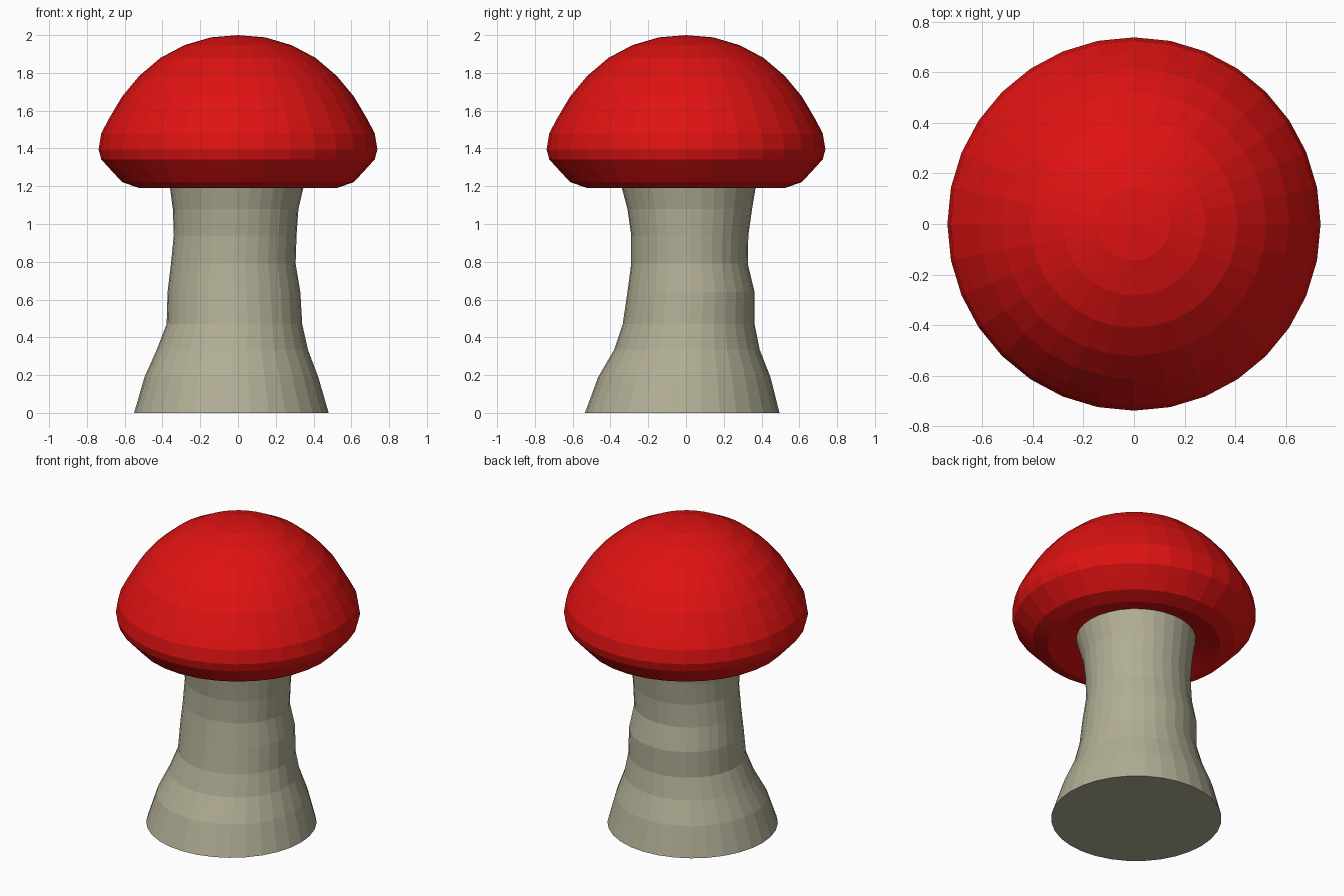
import bpy, bmesh, math

if "Cube" in bpy.data.objects:
    bpy.data.objects.remove(bpy.data.objects["Cube"])

SIDES = 32


def material(name, rgb):
    m = bpy.data.materials.new(name)
    m.diffuse_color = (*rgb, 1)
    m.use_nodes = True
    m.node_tree.nodes["Principled BSDF"].inputs["Base Color"].default_value = m.diffuse_color
    return m


def loft(name, rings, mat, top=None, bottom=None):
    """Stack rings (z, cx, cy, rx, ry) from low to high; close with a point or a flat face."""
    bm = bmesh.new()
    loops = []
    for z, cx, cy, rx, ry in rings:
        loops.append([bm.verts.new((cx + rx * math.cos(a), cy + ry * math.sin(a), z))
                      for a in (2 * math.pi * i / SIDES for i in range(SIDES))])
    for lo, hi in zip(loops, loops[1:]):
        for i in range(SIDES):
            j = (i + 1) % SIDES
            bm.faces.new((lo[i], lo[j], hi[j], hi[i]))
    for loop, tip in ((loops[0], bottom), (loops[-1], top)):
        if tip is None:
            bm.faces.new(loop)
        else:
            v = bm.verts.new((0, 0, tip))
            for i in range(SIDES):
                bm.faces.new((loop[i], loop[(i + 1) % SIDES], v))
    bmesh.ops.recalc_face_normals(bm, faces=bm.faces)
    me = bpy.data.meshes.new(name)
    bm.to_mesh(me)
    bm.free()
    me.materials.append(mat)
    ob = bpy.data.objects.new(name, me)
    bpy.context.collection.objects.link(ob)
    return ob


red = material("cap red", (0.74, 0.006, 0.006))
beige = material("stem beige", (0.44, 0.42, 0.30))

# Cap: squashed sphere with a hollowed underside
cap_heights = [1.26, 1.25, 1.22, 1.19, 1.222, 1.285, 1.342, 1.395,
               1.48, 1.56, 1.675, 1.785, 1.88, 1.947, 1.988]
cap_rings = []
for k, z in enumerate(cap_heights):
    r = 0.738 * math.sin(math.pi * (k + 1) / 16)
    if k == 5:
        r = 0.672
    cap_rings.append((z, 0, 0, r, r))
cap = loft("cap", cap_rings, red, top=2.0, bottom=1.27)

# Stem: wavering column; each row is height, left, right, front, back
outline = [
    (0.00, -0.55, 0.48, -0.535, 0.495),
    (0.19, -0.495, 0.425, -0.465, 0.447),
    (0.335, -0.43, 0.37, -0.38, 0.39),
    (0.47, -0.378, 0.34, -0.335, 0.363),
    (0.64, -0.373, 0.33, -0.31, 0.363),
    (0.79, -0.355, 0.305, -0.29, 0.327),
    (0.94, -0.34, 0.31, -0.29, 0.33),
    (1.08, -0.345, 0.32, -0.31, 0.35),
    (1.23, -0.365, 0.355, -0.35, 0.375),
]
stem = loft("stem", [(z, (l + r) / 2, (f + b) / 2, (r - l) / 2, (b - f) / 2)
                     for z, l, r, f, b in outline], beige)
